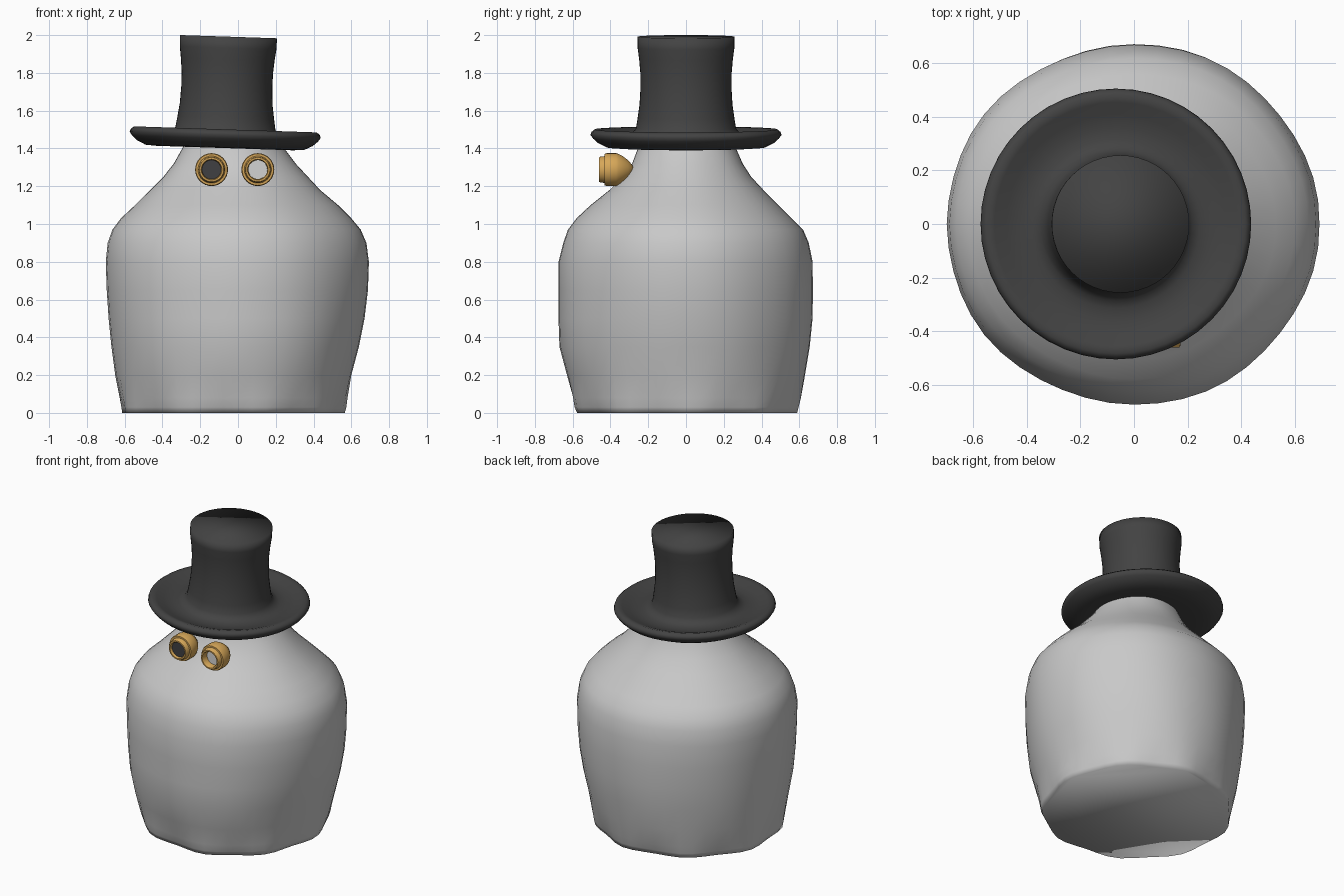
import bpy, math
from mathutils import Matrix


def material(name, rgb):
    m = bpy.data.materials.new(name)
    m.diffuse_color = (*rgb, 1)
    return m


CLOTH = material("pale grey cloth", (0.58, 0.58, 0.58))
FELT = material("black felt", (0.056, 0.056, 0.056))
BRASS = material("brass", (0.68, 0.39, 0.10))
LENS_DARK = material("dark lens", (0.05, 0.05, 0.055))
LENS_PALE = material("pale lens", (0.65, 0.65, 0.65))


def make(name, rings, mat, matrix=None):
    """Skin a stack of equal point rings, capping both ends."""
    n = len(rings[0])
    verts = [p for r in rings for p in r]
    faces = [(i * n + j, i * n + (j + 1) % n, (i + 1) * n + (j + 1) % n, (i + 1) * n + j)
             for i in range(len(rings) - 1) for j in range(n)]
    faces.append(tuple(reversed(range(n))))
    faces.append(tuple(range((len(rings) - 1) * n, len(rings) * n)))
    me = bpy.data.meshes.new(name)
    me.from_pydata(verts, [], faces)
    if matrix:
        me.transform(matrix)
    me.materials.append(mat)
    me.shade_smooth()
    ob = bpy.data.objects.new(name, me)
    bpy.context.collection.objects.link(ob)
    return ob


def lathe(name, profile, mat, matrix, n=32):
    rings = [[(r * math.cos(2 * math.pi * j / n), r * math.sin(2 * math.pi * j / n), z)
              for j in range(n)] for r, z in profile]
    return make(name, rings, mat, matrix)


# draped body: height, left, right, front, back extents
BODY = [
    (0.00, 0.615, 0.555, 0.575, 0.58), (0.03, 0.62, 0.565, 0.59, 0.59),
    (0.08, 0.63, 0.575, 0.60, 0.605), (0.20, 0.65, 0.60, 0.63, 0.63),
    (0.35, 0.67, 0.64, 0.67, 0.655), (0.50, 0.685, 0.67, 0.675, 0.67),
    (0.65, 0.695, 0.688, 0.675, 0.672), (0.80, 0.70, 0.693, 0.675, 0.67),
    (0.90, 0.69, 0.68, 0.65, 0.65), (0.97, 0.665, 0.65, 0.625, 0.62),
    (1.03, 0.62, 0.60, 0.58, 0.56), (1.10, 0.545, 0.53, 0.505, 0.49),
    (1.18, 0.465, 0.435, 0.405, 0.41), (1.25, 0.395, 0.37, 0.335, 0.345),
    (1.32, 0.34, 0.305, 0.285, 0.30), (1.40, 0.295, 0.245, 0.255, 0.265),
    (1.45, 0.27, 0.22, 0.24, 0.25),
]
N = 48
rings = []
for z, left, right, front, back in BODY:
    ring = []
    for j in range(N):
        a = 2 * math.pi * j / N
        c, s = math.cos(a), math.sin(a)
        # hem ripples fade out with height, broad folds stay faint
        hem = 0.022 * max(0, 1 - z / 0.15)
        k = 1 + hem * math.sin(9 * a + 1.0) + 0.008 * math.sin(5 * a + 2 * z) * abs(s * c) * 2
        ring.append(((right if c > 0 else left) * c * k,
                     (back if s > 0 else front) * s * k, z))
    rings.append(ring)
make("body", rings, CLOTH)

# top hat: one turned profile, tilted slightly
HAT = [
    (0.10, 0.004), (0.25, 0.0), (0.36, 0.0), (0.42, 0.004), (0.465, 0.026), (0.492, 0.05),
    (0.506, 0.07), (0.501, 0.085), (0.484, 0.099), (0.455, 0.092), (0.41, 0.074),
    (0.36, 0.064), (0.315, 0.066), (0.285, 0.078), (0.265, 0.105), (0.256, 0.16),
    (0.246, 0.23), (0.241, 0.32), (0.242, 0.40), (0.248, 0.47), (0.256, 0.53), (0.257, 0.59),
]
lathe("top_hat", HAT, FELT,
      Matrix.Translation((-0.07, 0, 1.402)) @ Matrix.Rotation(math.radians(1.9), 4, 'Y'), 48)

# goggle eyes: bullet-shaped housings with recessed lenses, facing the front
HOUSING = [
    (0.004, 0.278), (0.025, 0.285), (0.05, 0.307), (0.07, 0.333), (0.083, 0.357),
    (0.087, 0.37), (0.087, 0.42), (0.083, 0.431), (0.072, 0.431), (0.070, 0.436),
    (0.068, 0.455), (0.064, 0.461), (0.055, 0.461), (0.051, 0.455), (0.050, 0.40),
]
for side, x, depth, mat in (("left", -0.14, 0.445, LENS_DARK), ("right", 0.105, 0.415, LENS_PALE)):
    m = Matrix.Translation((x, 0, 1.288)) @ Matrix.Rotation(math.pi / 2, 4, 'X')
    ob = lathe(side + "_goggle", HOUSING, BRASS, m)
    bpy.context.view_layer.objects.active = ob
    ob.select_set(True)
    bpy.ops.object.shade_smooth_by_angle(angle=math.radians(50))
    ob.select_set(False)
    lens = lathe(side + "_lens", [(0.0505, depth - 0.006), (0.0505, depth)], mat, m)
    lens.data.shade_flat()
